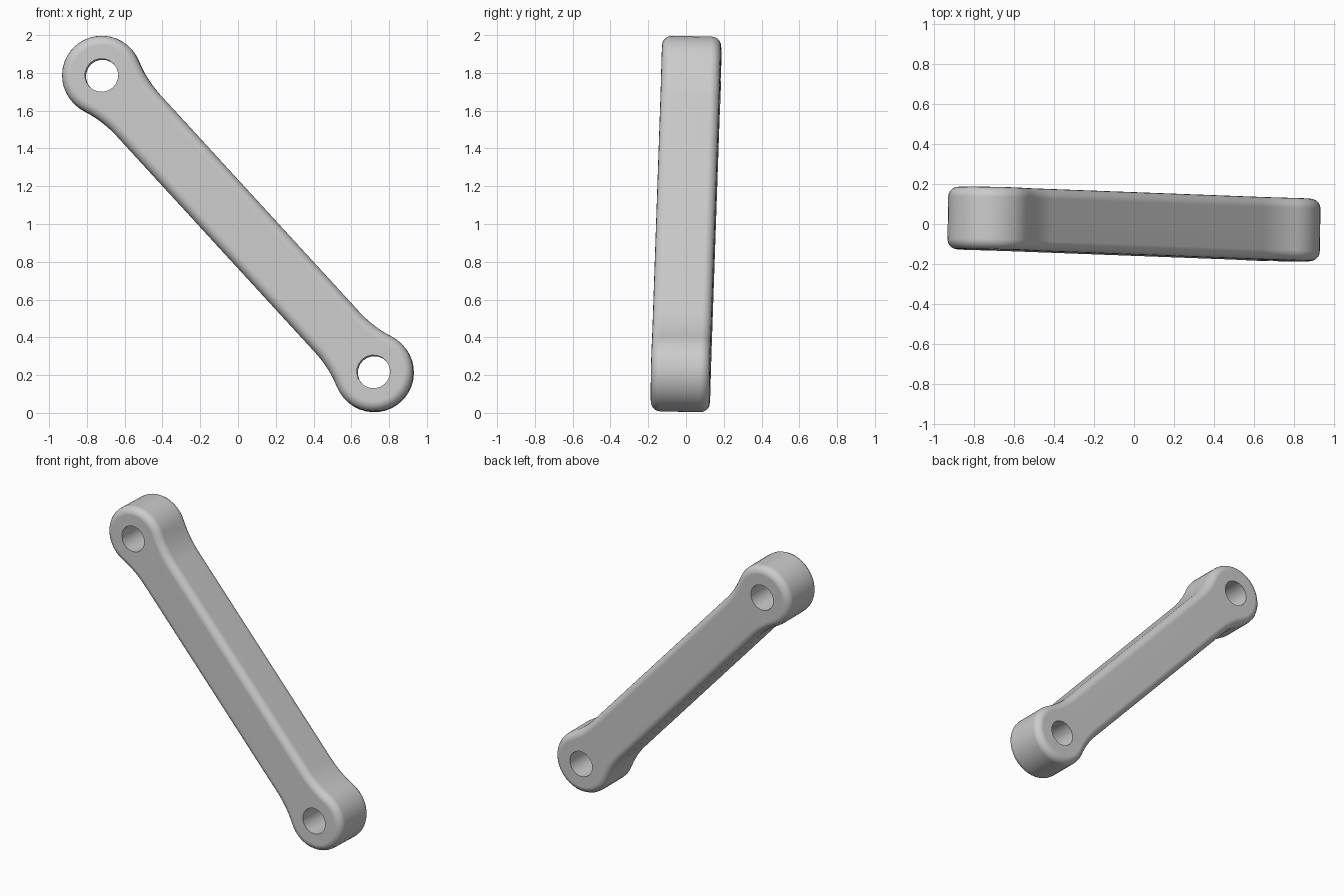
import bpy, bmesh, math
from mathutils import Matrix, Vector

default = bpy.data.objects.get("Cube")
if default:
    bpy.data.objects.remove(default, do_unlink=True)

HALF = 1.065       # centre of link to centre of each eye
EYE_R = 0.21
BAR_W = 0.159      # half width of the bar
FILLET = 0.6
HOLE_R = 0.088
THICK = 0.312

grey = bpy.data.materials.new("grey")
grey.use_nodes = True
colour = (0.6, 0.6, 0.6, 1)
grey.diffuse_color = colour
grey.node_tree.nodes["Principled BSDF"].inputs["Base Color"].default_value = colour


def arc(cx, cy, r, start, end, steps):
    return [Vector((cx + r * math.cos(a), cy + r * math.sin(a), -THICK / 2))
            for a in (start + (end - start) * i / steps for i in range(steps + 1))]


# Outline: rounded eye and concave fillets, repeated for the other end by half a turn
reach = math.sqrt((EYE_R + FILLET) ** 2 - (BAR_W + FILLET) ** 2)
side = BAR_W + FILLET
join = math.atan2(side, -reach)
half = arc(HALF - reach, -side, FILLET, math.pi / 2, math.pi - join, 6)
half += arc(HALF, 0, EYE_R, -join, join, 24)[1:]
half += arc(HALF - reach, side, FILLET, join - math.pi, -math.pi / 2, 6)[1:]
outline = half + [Vector((-p.x, -p.y, p.z)) for p in half]

# Link body: extruded outline with rounded rims
bm = bmesh.new()
face = bm.faces.new([bm.verts.new(p) for p in outline])
extruded = bmesh.ops.extrude_face_region(bm, geom=[face])
top = [v for v in extruded["geom"] if isinstance(v, bmesh.types.BMVert)]
bmesh.ops.translate(bm, verts=top, vec=(0, 0, THICK))
bmesh.ops.recalc_face_normals(bm, faces=bm.faces)
rims = [e for e in bm.edges if abs(e.verts[0].co.z - e.verts[1].co.z) < 0.01]
bmesh.ops.bevel(bm, geom=rims, offset=0.05, segments=5, profile=0.5, affect='EDGES')
mesh = bpy.data.meshes.new("link_arm")
bm.to_mesh(mesh)
bm.free()
mesh.materials.append(grey)
link = bpy.data.objects.new("link_arm", mesh)
bpy.context.collection.objects.link(link)
bpy.context.view_layer.objects.active = link

# Pin holes through both eyes
for end in (-1, 1):
    bpy.ops.mesh.primitive_cylinder_add(vertices=20, radius=HOLE_R, depth=1,
                                        location=(end * HALF, 0, 0))
    cutter = bpy.context.object
    cutter.name = "pin_hole_cutter"
    cutter.hide_render = True
    cutter.data.materials.append(grey)
    bpy.context.view_layer.objects.active = link
    cut = link.modifiers.new("pin_hole", 'BOOLEAN')
    cut.operation = 'DIFFERENCE'
    cut.solver = 'EXACT'
    cut.object = cutter
    bpy.ops.object.modifier_apply(modifier=cut.name)
    bpy.data.objects.remove(cutter, do_unlink=True)

# Slanted pose, with a slight lean towards the front at the low end
along = Vector((0.676, -0.0254, -0.737)).normalized()
across = Vector((0.737, 0, 0.676)).normalized()
through = along.cross(across)
pose = Matrix((along, across, through)).transposed().to_4x4()
link.data.transform(Matrix.Translation((0, 0, 1)) @ pose)

# Smooth sides, crisp hole rims
bpy.ops.object.select_all(action='DESELECT')
link.select_set(True)
bpy.context.view_layer.objects.active = link
bpy.ops.object.shade_smooth_by_angle(angle=math.radians(35))
weighted = link.modifiers.new("even_shading", 'WEIGHTED_NORMAL')
weighted.keep_sharp = True
